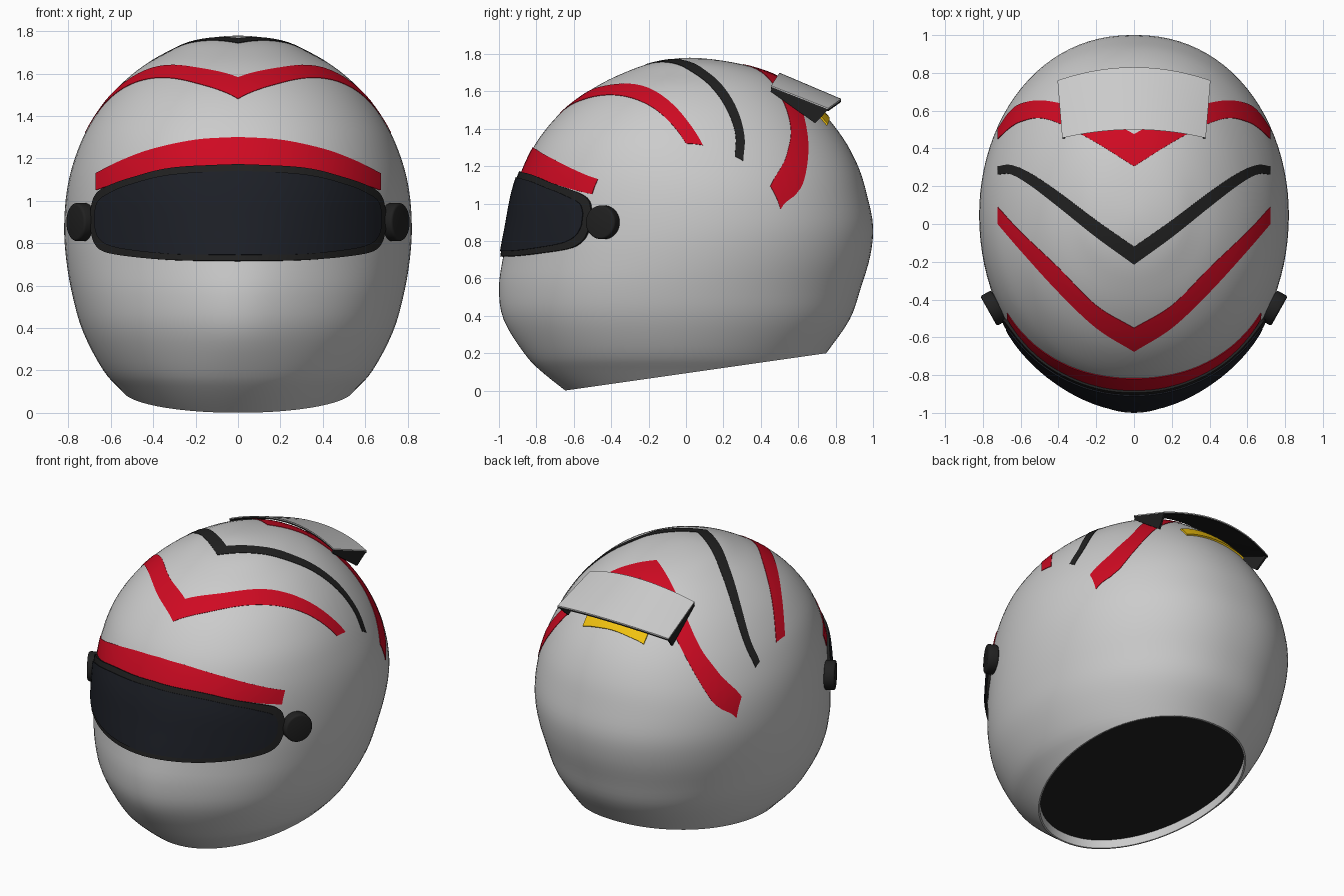
import bpy, bmesh, math
from mathutils import Vector, Matrix
from mathutils.bvhtree import BVHTree

if "Cube" in bpy.data.objects:
    bpy.data.objects.remove(bpy.data.objects["Cube"])

BLACK = (0.015, 0.015, 0.015, 1)
GLASS = (0.012, 0.014, 0.02, 1)
RED = (0.62, 0.003, 0.016, 1)
YELLOW = (0.9, 0.55, 0.005, 1)


def finish(name, bm, color=None, angle=35):
    bmesh.ops.recalc_face_normals(bm, faces=bm.faces)
    me = bpy.data.meshes.new(name)
    bm.to_mesh(me)
    bm.free()
    me.shade_smooth()
    me.set_sharp_from_angle(angle=math.radians(angle))
    ob = bpy.data.objects.new(name, me)
    bpy.context.collection.objects.link(ob)
    if color:
        mat = bpy.data.materials.new(name + "_paint")
        mat.diffuse_color = color
        mat.use_nodes = True
        mat.node_tree.nodes["Principled BSDF"].inputs["Base Color"].default_value = mat.diffuse_color
        me.materials.append(mat)
    return ob


def spline(pts, steps, last=None):
    """Smooth curve through tuples of any length."""
    p = [Vector(q) for q in pts]
    p = [2 * p[0] - p[1]] + p + [Vector(last) if last else 2 * p[-1] - p[-2]]
    out = []
    for i in range(1, len(p) - 2):
        a, b, c, d = p[i - 1:i + 3]
        for k in range(steps):
            t = k / steps
            out.append(0.5 * (2 * b + (c - a) * t + (2 * a - 5 * b + 4 * c - d) * t * t
                              + (3 * b - a - 3 * c + d) * t ** 3))
    return out + [p[-2]]


def slab(name, outer, inner, color=None):
    """Closed sheet between two equal grids of points."""
    bm = bmesh.new()
    A, B = ([[bm.verts.new(p) for p in row] for row in g] for g in (outer, inner))
    n, m = len(A), len(A[0])
    for g in (A, B):
        for i in range(n - 1):
            for j in range(m - 1):
                bm.faces.new((g[i][j], g[i + 1][j], g[i + 1][j + 1], g[i][j + 1]))
    rim = ([(i, 0) for i in range(n)] + [(n - 1, j) for j in range(1, m)]
           + [(i, m - 1) for i in range(n - 2, -1, -1)] + [(0, j) for j in range(m - 2, 0, -1)])
    for (a, b), (c, d) in zip(rim, rim[1:] + rim[:1]):
        bm.faces.new((A[a][b], A[c][d], B[c][d], B[a][b]))
    return finish(name, bm, color)


def ramp(v, a, b):
    t = min(1, max(0, (v - a) / (b - a)))
    return t * t * (3 - 2 * t)


# Shell: rings of (height, front y, back y, half width), up to the crown
levels = [(-.05, -.58, .55, .40), (.1, -.77, .68, .545), (.2, -.865, .75, .635),
          (.38, -.975, .875, .73), (.55, -1.0, .935, .78), (.72, -.977, .985, .81),
          (.88, -.947, 1.0, .82), (1.05, -.915, .967, .807), (1.2, -.865, .92, .77),
          (1.35, -.785, .84, .705), (1.5, -.655, .72, .60), (1.62, -.49, .585, .47),
          (1.70, -.33, .45, .335), (1.755, -.17, .25, .205), (1.78, .02, .02, 0)]
N = 96
bm = bmesh.new()
rings = []
for z, f, b, w in spline(levels, 4, last=(1.755, .25, -.17, -.205))[:-1]:
    cy = (f + b) / 2 + (.025 - .09 * ramp(z, 1, 1.4)) * w
    pinch = .28 * ramp(z, 1.1, .5) * ramp(z, 0, .4)      # chin narrows to a soft ridge
    ring = []
    for k in range(N):
        a = 2 * math.pi * k / N
        c, s = math.cos(a), math.sin(a)
        x = w * math.copysign(abs(c) ** (.95 if s < 0 else .92), c)
        if s < 0:
            x *= 1 - pinch * s ** 6
        ring.append(bm.verts.new((x, cy + s * (b - cy if s > 0 else cy - f), z)))
    rings.append(ring)
for r0, r1 in zip(rings, rings[1:]):
    for k in range(N):
        bm.faces.new((r0[k], r0[(k + 1) % N], r1[(k + 1) % N], r1[k]))
top = bm.verts.new((0, .02, 1.78))
for k in range(N):
    bm.faces.new((rings[-1][k], rings[-1][(k + 1) % N], top))
bmesh.ops.recalc_face_normals(bm, faces=bm.faces)
# Slanted cut along the bottom
cut = bmesh.ops.bisect_plane(bm, geom=bm.verts[:] + bm.edges[:] + bm.faces[:], dist=1e-5,
                             plane_co=(0, -.65, 0), plane_no=Vector((0, -.2, 1.4)).normalized(),
                             clear_inner=True)
loop = [v.co.copy() for v in cut["geom_cut"] if isinstance(v, bmesh.types.BMVert)]
tree = BVHTree.FromBMesh(bm)
finish("helmet_shell", bm)

# Neck opening: grey inner lip and recessed dark padding
mid = sum(loop, Vector((0, 0, 0))) / len(loop)
loop.sort(key=lambda p: math.atan2(p.y - mid.y, p.x - mid.x))


def collar(bm, s, h):
    return [bm.verts.new(mid + (p - mid) * s + Vector((0, 0, h))) for p in loop]


bm = bmesh.new()
lip = [collar(bm, 1, 0), collar(bm, .985, 0), collar(bm, .985, .06)]
for r0, r1 in zip(lip, lip[1:]):
    for k in range(len(loop)):
        n = (k + 1) % len(loop)
        bm.faces.new((r0[k], r0[n], r1[n], r1[k]))
finish("neck_lip", bm)
bm = bmesh.new()
bm.faces.new(collar(bm, .99, .055)).normal_flip()
finish("neck_padding", bm, BLACK)


def on_shell(x, h, view):
    """Shell point and normal seen at (x, h); nudged off the mesh edges."""
    x, h = x + 2e-4, h + 1e-4
    if view == "front":
        start, aim = Vector((x, -3, h)), Vector((0, 1, 0))
    else:
        start, aim = Vector((x, h, 3)), Vector((0, 0, -1))
    hit = tree.ray_cast(start, aim)
    if hit[0] is None:
        hit = tree.find_nearest(Vector((x, -.5, h) if view == "front" else (x, h, 1.0)))
    return hit[0], hit[1]


def patch(name, half, view, lift, color, rows=8, steps=6):
    """Mirrored strip laid on the shell; half lists (x, low edge, high edge)."""
    right = spline(half, steps)
    cols = [(-x, a, b) for x, a, b in reversed(right[1:])] + [tuple(c) for c in right]
    hits = [[on_shell(x, a + (b - a) * j / rows, view) for j in range(rows + 1)]
            for x, a, b in cols]
    outer = [[p + n * lift for p, n in row] for row in hits]
    inner = [[p - n * .01 for p, n in row] for row in hits]
    return slab(name, outer, inner, color)


# Visor: frame and glass
patch("visor_frame", [(0, .715, 1.168), (.3, .72, 1.153), (.5, .737, 1.105), (.62, .76, 1.06),
                      (.665, .80, 1.02), (.683, .86, .96)], "front", .016, BLACK)
patch("visor_glass", [(0, .742, 1.135), (.3, .748, 1.12), (.5, .768, 1.073), (.60, .792, 1.03),
                      (.645, .83, .995), (.66, .88, .945)], "front", .022, GLASS)

# Painted stripes
patch("brow_stripe", [(0, 1.16, 1.30), (.2, 1.155, 1.287), (.4, 1.13, 1.245), (.55, 1.09, 1.19),
                      (.67, 1.05, 1.13)], "front", .004, RED)
patch("front_chevron", [(0, -.675, -.55), (.2, -.55, -.43), (.4, -.36, -.23), (.6, -.14, -.04),
                        (.72, 0, .09)], "top", .003, RED)
patch("middle_chevron", [(0, -.215, -.12), (.2, -.07, .02), (.4, .09, .17), (.55, .205, .27),
                         (.65, .262, .312), (.72, .262, .305)], "top", .003, BLACK)
patch("rear_chevron", [(0, .305, .475), (.2, .43, .58), (.38, .525, .635), (.5, .56, .653),
                       (.6, .54, .635), (.66, .505, .59), (.72, .45, .505)], "top", .003, RED)
patch("rear_accent", [(0, .70, .76), (.11, .70, .76), (.22, .695, .752)], "top", .01, YELLOW)


# Spoiler: arched plate with dark underside
def wing(drop):
    grid = []
    for i in range(25):
        u = i / 12 - 1
        a = u * u
        f = Vector((.38 * u, .50 - .045 * a, 1.70 - .07 * a - drop))
        r = Vector((.405 * u, .83 - .07 * a, 1.56 - .05 * a - drop))
        grid.append([f.lerp(r, j / 6) for j in range(7)])
    return grid


slab("spoiler_top", wing(0), wing(.006))
slab("spoiler_underside", wing(.006), wing(.016), BLACK)

for side, label in ((1, "right"), (-1, "left")):
    # Spoiler end fins
    fin = [[[Vector((side * (x - t), y, z)) for x, y, z in row] for row in
            (((.379, .46, 1.622), (.404, .76, 1.502)), ((.378, .452, 1.60), (.385, .69, 1.43)))]
           for t in (0, .012)]
    slab("spoiler_fin_" + label, fin[0], fin[1], BLACK)
    # Visor pivots
    bm = bmesh.new()
    bmesh.ops.create_cone(bm, cap_ends=True, segments=40, radius1=.09, radius2=.09, depth=.066)
    caps = [e for e in bm.edges if abs(e.verts[0].co.z - e.verts[1].co.z) < .01]
    bmesh.ops.bevel(bm, geom=caps, offset=.012, segments=3, profile=.5, affect='EDGES')
    turn = Vector((side * .87, -.49, 0)).to_track_quat('Z', 'Y').to_matrix().to_4x4()
    bm.transform(Matrix.Translation((side * .741, -.445, .9)) @ turn)
    finish("visor_pivot_" + label, bm, BLACK)
